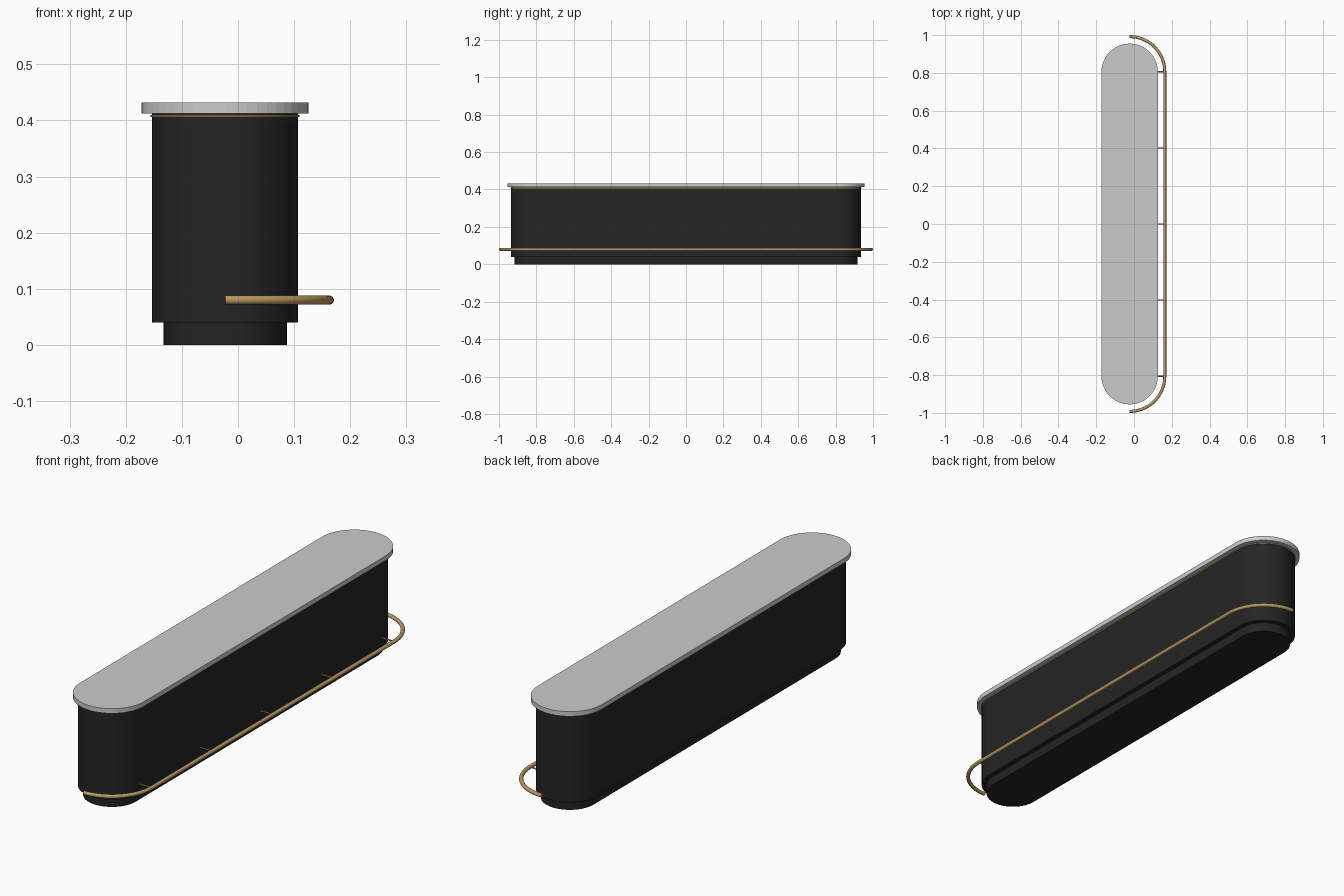
import bpy, bmesh, math
from mathutils import Vector

if "Cube" in bpy.data.objects:
    bpy.data.objects.remove(bpy.data.objects["Cube"])

CX, HALF = -0.023, 0.806   # shared centre line and half length of straight run
SEG = 24                   # sides per rounded end


def material(name, rgb):
    m = bpy.data.materials.new(name)
    m.diffuse_color = (*rgb, 1)
    m.use_nodes = True
    m.node_tree.nodes["Principled BSDF"].inputs["Base Color"].default_value = m.diffuse_color
    return m


black = material("black", (0.018, 0.018, 0.019))
brass = material("brass", (0.50, 0.32, 0.12))


def finish(name, bm, mat=None, smooth=True):
    bmesh.ops.recalc_face_normals(bm, faces=bm.faces)
    me = bpy.data.meshes.new(name)
    bm.to_mesh(me)
    bm.free()
    ob = bpy.data.objects.new(name, me)
    bpy.context.collection.objects.link(ob)
    if mat:
        me.materials.append(mat)
    if smooth:
        bpy.ops.object.select_all(action='DESELECT')
        ob.select_set(True)
        bpy.context.view_layer.objects.active = ob
        bpy.ops.object.shade_smooth_by_angle(angle=math.radians(35))
    return ob


def slab(name, r, z0, z1, mat=None, smooth=True):
    """Extruded capsule outline."""
    bm = bmesh.new()
    vs = []
    for side, start in ((1, 0), (-1, math.pi)):
        for i in range(SEG + 1):
            a = start + math.pi * i / SEG
            vs.append(bm.verts.new((CX + r * math.cos(a), side * HALF + r * math.sin(a), z0)))
    face = bm.faces.new(vs)
    out = bmesh.ops.extrude_face_region(bm, geom=[face])
    top = [v for v in out["geom"] if isinstance(v, bmesh.types.BMVert)]
    bmesh.ops.translate(bm, verts=top, vec=(0, 0, z1 - z0))
    return finish(name, bm, mat, smooth)


def tube(name, pts, r, sides, mat):
    """Capped round bar swept along a path lying in a level plane."""
    bm = bmesh.new()
    rings = []
    for i, p in enumerate(pts):
        t = (pts[min(i + 1, len(pts) - 1)] - pts[max(i - 1, 0)]).normalized()
        n = t.cross(Vector((0, 0, 1)))
        rings.append([bm.verts.new(p + r * (n * math.cos(a) + Vector((0, 0, math.sin(a)))))
                      for a in (2 * math.pi * k / sides for k in range(sides))])
    for a, b in zip(rings, rings[1:]):
        for k in range(sides):
            j = (k + 1) % sides
            bm.faces.new((a[k], a[j], b[j], b[k]))
    bm.faces.new(rings[0])
    bm.faces.new(rings[-1])
    return finish(name, bm, mat)


# Counter body
slab("plinth", 0.11, 0.0, 0.04, black)
slab("counter_body", 0.13, 0.04, 0.412, black)
slab("brass_trim", 0.133, 0.406, 0.410, brass)
slab("counter_top", 0.149, 0.412, 0.432, smooth=False)

# Foot rail: quarter bend, straight run, quarter bend
R, Z = 0.186, 0.08
quarter = [math.pi / 2 * i / 16 for i in range(17)]
path = [Vector((CX + R * math.sin(a), -HALF - R * math.cos(a), Z)) for a in quarter]
path += [Vector((p.x, -p.y, Z)) for p in reversed(path)]
tube("foot_rail", path, 0.008, 16, brass)

# Rail brackets
for i in range(5):
    y = HALF * (i - 2) / 2
    tube(f"rail_bracket_{i + 1}", [Vector((CX + 0.125, y, Z)), Vector((CX + R, y, Z))], 0.003, 10, brass)
